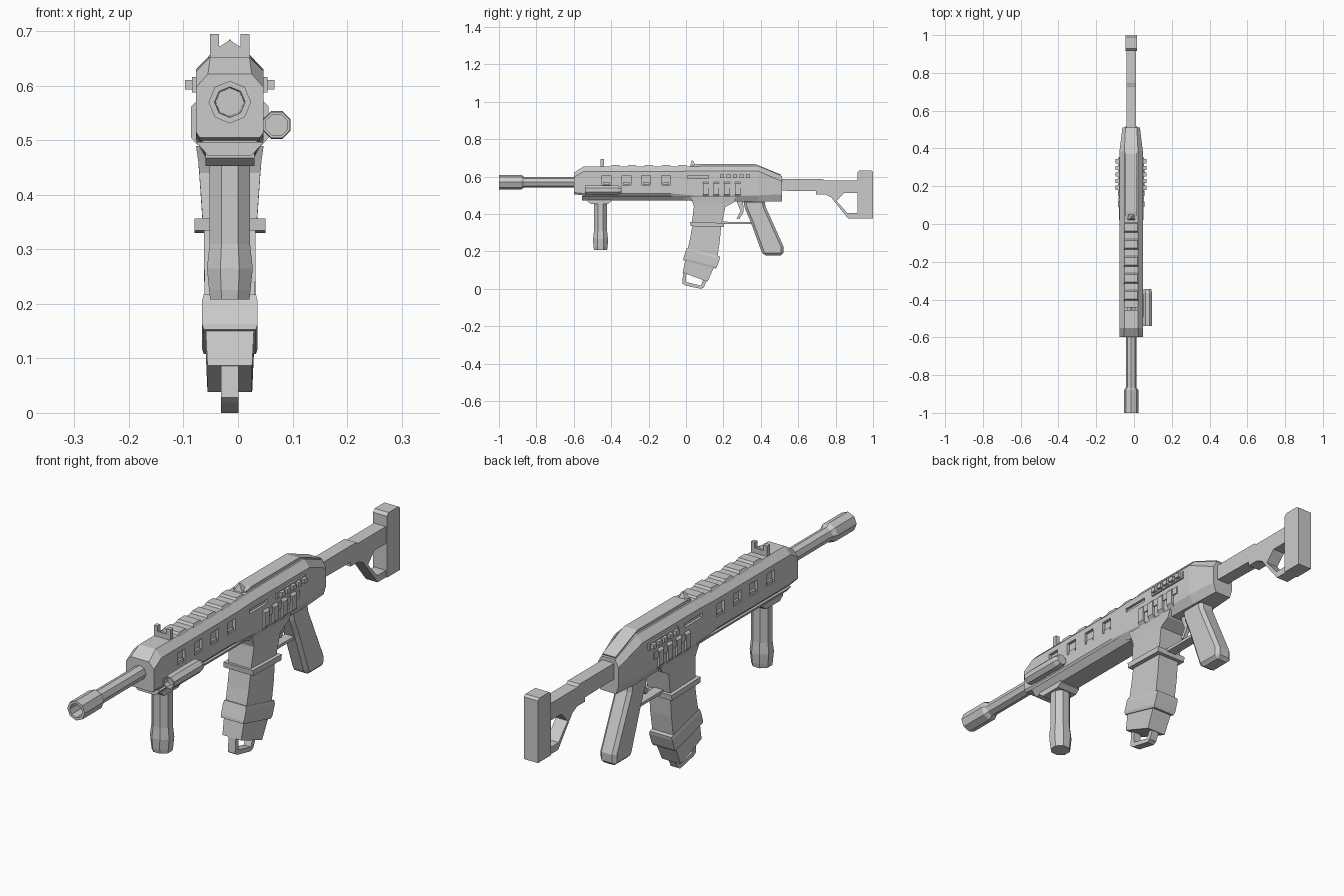
import bpy, bmesh
from math import cos, sin, tau

CX = -0.015   # the rifle's own centre plane


def make(name, verts, faces):
    """Mesh object from coordinates measured from the rifle's centre plane."""
    bm = bmesh.new()
    vs = [bm.verts.new((x + CX, y, z)) for x, y, z in verts]
    for f in faces:
        bm.faces.new([vs[i] for i in f])
    bmesh.ops.recalc_face_normals(bm, faces=bm.faces)
    me = bpy.data.meshes.new(name)
    bm.to_mesh(me)
    bm.free()
    ob = bpy.data.objects.new(name, me)
    bpy.context.collection.objects.link(ob)
    return ob


def loft(name, rings):
    """Skin a list of equal-length rings and cap both ends."""
    n, m = len(rings[0]), len(rings)
    faces = [(r*n + i, r*n + (i+1) % n, (r+1)*n + (i+1) % n, (r+1)*n + i)
             for r in range(m-1) for i in range(n)]
    faces += [tuple(range(n)), tuple(range((m-1)*n, m*n))]
    return make(name, [p for r in rings for p in r], faces)


def prism(name, profile, half, bevel=0):
    """Side profile (y, z) extruded symmetrically across x."""
    ob = loft(name, [[(s*half, y, z) for y, z in profile] for s in (-1, 1)])
    if bevel:
        b = ob.modifiers.new("bevel", 'BEVEL')
        b.width, b.segments = bevel, 1
    return ob


def boxes(name, items):
    """Several boxes in one mesh; each item is centre and half size."""
    verts, faces = [], []
    for (x, y, z), (a, b, c) in items:
        k = len(verts)
        verts += [(x + i*a, y + j*b, z + l*c) for i in (-1, 1) for j in (-1, 1) for l in (-1, 1)]
        faces += [[k + i for i in f] for f in
                  ((0, 1, 3, 2), (4, 6, 7, 5), (0, 4, 5, 1), (2, 3, 7, 6), (0, 2, 6, 4), (1, 5, 7, 3))]
    return make(name, verts, faces)


def oct_y(x, y, z, r, off=0):
    return [(x + r*sin(tau*(i+off)/8), y, z + r*cos(tau*(i+off)/8)) for i in range(8)]


def oct_z(x, y, z, rx, ry):
    return [(x + rx*cos(tau*(i+.5)/8)/.924, y + ry*sin(tau*(i+.5)/8)/.924, z) for i in range(8)]


def slab(front, back, half):
    """Four-sided ring spanning a front and a back (y, z) point."""
    (fy, fz), (by, bz) = front, back
    return [(-half, fy, fz), (half, fy, fz), (half, by, bz), (-half, by, bz)]


def cut(ob, cutter):
    m = ob.modifiers.new("cut", 'BOOLEAN')
    m.operation, m.solver, m.object = 'DIFFERENCE', 'EXACT', cutter
    bpy.context.view_layer.objects.active = ob
    bpy.ops.object.modifier_apply(modifier=m.name)
    bpy.data.objects.remove(cutter)


# Receiver and handguard: y, top z, top half, shoulder z, half, low z, bottom z, bottom half
sections = [(-.598, .622, .040, .597, .062, .515, .505, .055),
            (-.550, .653, .036, .626, .062, .510, .500, .055),
            (-.080, .653, .036, .626, .062, .510, .500, .055),
            (.030, .655, .036, .630, .062, .500, .470, .045),
            (.385, .657, .036, .630, .062, .500, .465, .042),
            (.512, .603, .030, .575, .046, .505, .467, .035)]
body = loft("receiver_body", [
    [(-ht, y, zt), (ht, y, zt), (h, y, zs), (h, y, zl), (hb, y, zb), (-hb, y, zb), (-h, y, zl), (-h, y, zs)]
    for y, zt, ht, zs, h, zl, zb, hb in sections])

# Side windows and long slots, recessed on both sides
windows = [((s*.064, y, .58), (.014, .024, .025)) for s in (-1, 1) for y in (-.425, -.318, -.213, -.108)]
windows += [((s*.064, .063, .597), (.012, .056, .008)) for s in (-1, 1)]
cut(body, boxes("window_cutter", windows))
boxes("window_sills", [((s*.054, y, .563), (.005, .018, .006))
                       for s in (-1, 1) for y in (-.425, -.318, -.213, -.108)])

# Under-rail of the handguard, tapered in section and sloped at the rear
loft("under_rail", [[(-.062, y0, .497), (.062, y0, .497), (.040, y1, .472), (-.040, y1, .472),
                     (-.050, y2, .503), (.050, y2, .503)][:4] for y0, y1, y2 in
                    ((-.555, -.555, 0), (-.085, -.085, 0), (.04, .04, 0))])
boxes("under_rail_core", [((0, -.29, .50), (.05, .26, .012))])

# Top ridge and stepped rail segments
prism("top_ridge", [(.03, .645), (.03, .66), (.06, .667), (.37, .667), (.508, .611), (.50, .59), (.37, .645)], .029)
for i in range(5):
    y = -.41 + i*.09
    loft("rail_segment", [[(-.042, a, .645), (-.034, b, .662), (.034, b, .662), (.042, a, .645)]
                          for a, b in ((y, y + .012), (y + .065, y + .053))])

# Barrel and hollow muzzle
loft("barrel", [oct_y(0, -.9, .57, .028), oct_y(0, -.58, .57, .028)])
loft("muzzle", [oct_y(0, -.865, .57, .028), oct_y(0, -.88, .57, .039), oct_y(0, -1, .57, .039),
                oct_y(0, -1, .57, .028), oct_y(0, -.93, .57, .026)])

# Sights
boxes("front_sight", [((0, -.448, .660), (.036, .009, .013))] +
      [((s*.028, -.448, .68), (.008, .009, .015)) for s in (-1, 1)])
loft("front_sight_bead", [[(-.018, y, .672), (.018, y, .672), (0, y, .684)] for y in (-.455, -.441)])
loft("rear_sight", [[(-.02, .022, .655), (.02, .022, .655), (0, .03, .686)],
                    [(-.02, .055, .655), (.02, .055, .655), (0, .038, .684)]])

# Side tube light and its mount
lx, lz = .086, .528
loft("side_light", [oct_y(lx, -.515, lz, .021, .5), oct_y(lx, -.54, lz, .021, .5), oct_y(lx, -.54, lz, .026, .5),
                    oct_y(lx, -.50, lz, .0275, .5), oct_y(lx, -.365, lz, .0275, .5), oct_y(lx, -.345, lz, .021, .5)])
boxes("side_light_mount", [((.064, -.43, .53), (.012, .06, .012))])

# Foregrip
loft("foregrip_base", [[(a*h, -.463 + b*d, z) for a, b in ((-1, -1), (1, -1), (1, 1), (-1, 1))]
                       for h, d, z in ((.045, .064, .476), (.045, .064, .468), (.045, .045, .453))])
loft("foregrip", [oct_z(0, -.457, z, rx, ry) for z, rx, ry in
                  ((.46, .037, .035), (.31, .037, .035), (.265, .042, .040), (.225, .038, .038), (.208, .036, .035))])

# Side ribs, stud strip and studs, mirrored to both sides
for s in (-1, 1):
    for i in range(4):
        y = .105 + i*.057
        loft("side_rib", [[(s*x, y + dy, z) for x, z in
                           ((.058, .575), (.071, .562), (.071, .505), (.058, .490))] for dy in (-.015, .015)])
        boxes("rib_link", [((s*.062, y + .025, .552), (.005, .014, .014))])
boxes("stud_strip", [((s*.06, .26, .602), (.009, .092, .014)) for s in (-1, 1)])
boxes("studs", [((s*.073, .192 + i*.035, .602), (.009, .011, .009)) for s in (-1, 1) for i in range(5)])

# Magazine well, curved magazine, bands and base
loft("magazine_well", [slab((.025, .49), (.27, .49), .062), slab((.035, .462), (.255, .462), .058),
                       slab((.042, .44), (.21, .437), .056), slab((.032, .355), (.192, .35), .050)])
loft("well_band", [slab((.022, .357), (.205, .352), .065), slab((.024, .335), (.203, .33), .065)])
loft("magazine", [slab((.034, .34), (.188, .336), .047), slab((.022, .27), (.18, .25), .047),
                  slab((.004, .19), (.165, .15), .046), slab((-.018, .087), (.115, .038), .041)])
loft("magazine_band", [slab((.004, .217), (.183, .172), .048), slab((0, .205), (.181, .16), .051),
                       slab((-.014, .163), (.166, .118), .051), slab((-.015, .153), (.160, .108), .048)])
prism("magazine_loop", [(-.015, .09), (-.020, .028), (-.005, .018), (.08, 0), (.095, .008), (.115, .05),
                        (.095, .058), (.08, .017), (0, .036), (.002, .09)], .016)

# Trigger, guard and pistol grip
prism("trigger", [(.27, .47), (.305, .47), (.308, .41), (.285, .372), (.27, .376), (.292, .415)], .008)
prism("trigger_guard", [(.18, .359), (.36, .357), (.36, .346), (.18, .346)], .020)
prism("pistol_grip", [(.305, .475), (.42, .475), (.425, .44), (.522, .225), (.52, .178), (.415, .178),
                      (.403, .20), (.345, .36), (.315, .43)], .036, .013)

# Stock with triangular opening, and butt pad
stock = prism("stock", [(.49, .588), (.73, .588), (.74, .580), (.94, .580), (.94, .377), (.865, .377), (.775, .490),
                        (.745, .505), (.695, .505), (.695, .522), (.49, .525)], .026)
cut(stock, prism("opening_cutter", [(.805, .470), (.845, .512), (.917, .512), (.917, .405), (.862, .405)], .1))
prism("butt_pad", [(.917, .377), (.917, .622), (.928, .633), (.99, .633), (1, .625), (1, .377)], .031)
